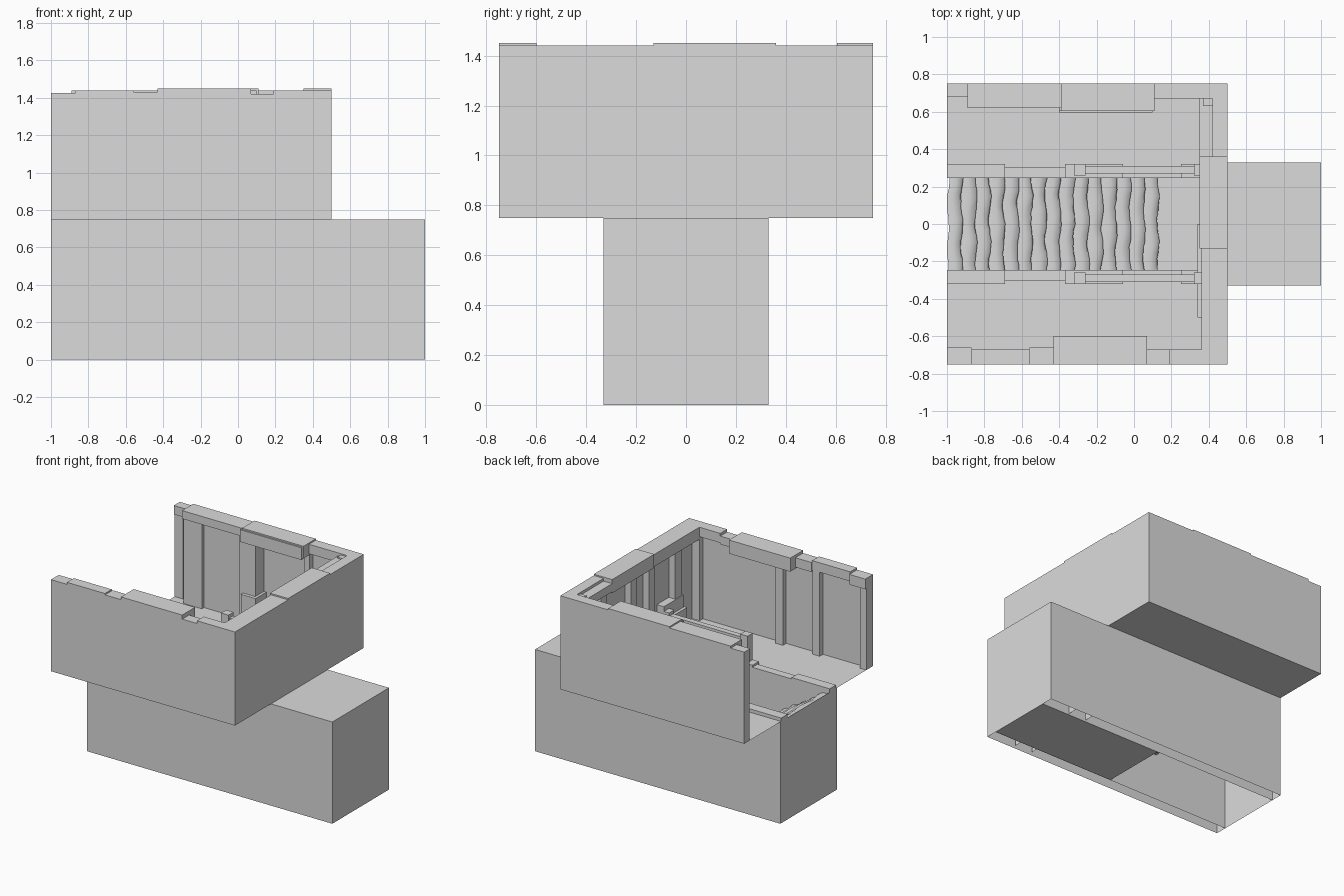
import bpy, bmesh, math, random

cube = bpy.data.objects.get("Cube")
if cube:
    bpy.data.objects.remove(cube)

stone = bpy.data.materials.new("pale_grey_stone")
stone.use_nodes = True
GREY = (0.71, 0.71, 0.71, 1)
stone.diffuse_color = GREY
stone.node_tree.nodes["Principled BSDF"].inputs["Base Color"].default_value = GREY


def finish(name, bm):
    mesh = bpy.data.meshes.new(name)
    bm.to_mesh(mesh)
    bm.free()
    mesh.materials.append(stone)
    obj = bpy.data.objects.new(name, mesh)
    bpy.context.collection.objects.link(obj)
    return obj


def box(name, x, y, z):
    """Box from three (low, high) ranges."""
    bm = bmesh.new()
    bmesh.ops.create_cube(bm, size=1)
    for v in bm.verts:
        for axis, (low, high) in enumerate((x, y, z)):
            v.co[axis] = high if v.co[axis] > 0 else low
    return finish(name, bm)


def sheet(name, *corners):
    bm = bmesh.new()
    bm.faces.new([bm.verts.new(c) for c in corners])
    return finish(name, bm)


def wall_sheet(name, a, b, low, high):
    sheet(name, (*a, low), (*b, low), (*b, high), (*a, high))


def flat_sheet(name, x, y, z):
    sheet(name, (x[0], y[0], z), (x[1], y[0], z), (x[1], y[1], z), (x[0], y[1], z))


FLOOR, TOP, HALF, LOW, INNER = 0.75, 1.44, 0.75, 0.33, 0.245

# Lower passage: thin shell with an inner lining, open under the stairs
for s, side in ((-1, "front"), (1, "back")):
    wall_sheet(f"passage_{side}_wall", (-1, s * LOW), (1, s * LOW), 0, FLOOR)
    wall_sheet(f"passage_{side}_lining", (-1, s * INNER), (1, s * INNER), 0, FLOOR)
    for x in (0.63, 0.77):
        wall_sheet(f"passage_{side}_niche_side", (x, s * INNER), (x, s * 0.31), 0.01, 0.3)
for x, side in ((-1, "right"), (1, "left")):
    wall_sheet(f"passage_{side}_end", (x, -LOW), (x, LOW), 0, FLOOR)
flat_sheet("passage_floor", (0, 1), (-INNER, INNER), 0.001)
flat_sheet("passage_roof", (0.36, 1), (-LOW, LOW), FLOOR)

# Upper room floor around the stairwell
for s, side in ((-1, "front"), (1, "back")):
    flat_sheet(f"{side}_room_floor", (-1, 0.5), sorted((s * INNER, s * HALF)), FLOOR)

# Outer walls
box("front_wall", (-1, 0.5), (-HALF, -0.71), (FLOOR, 1.42))
box("back_wall", (-1, 0.5), (0.73, HALF), (FLOOR, 1.42))
box("left_wall", (0.42, 0.5), (-HALF, HALF), (FLOOR, TOP))

# Front coping: x range, inner y, bottom and top
for x0, x1, y, low, high in (
        (-1, -0.87, -0.66, 1.35, 1.425), (-0.87, -0.56, -0.67, 1.37, TOP),
        (-0.56, -0.43, -0.66, 1.36, 1.43), (-0.43, 0.07, -0.60, 1.35, 1.45),
        (0.07, 0.19, -0.67, 1.36, 1.42), (0.19, 0.42, -0.67, 1.37, TOP)):
    box("front_coping", (x0, x1), (-HALF, y), (low, high))

# Back coping
for x0, x1, y, low, high in (
        (-1, -0.89, 0.68, 1.36, 1.425), (-0.89, -0.39, 0.62, 1.38, TOP),
        (-0.39, 0.11, 0.605, 1.36, 1.45), (0.11, 0.42, 0.67, 1.37, TOP)):
    box("back_coping", (x0, x1), (y, HALF), (low, high))
box("back_coping_lip", (-0.40, 0.10), (0.595, 0.61), (1.35, 1.44))

# Left coping
for y0, y1, x, high in ((-HALF, -0.13, 0.36, TOP), (-0.13, 0.36, 0.35, 1.45),
                        (0.36, HALF, 0.42, TOP)):
    box("left_coping", (x, 0.5), (y0, y1), (1.35, high))
box("left_coping_ledge", (0.35, 0.42), (0.36, 0.67), (1.36, 1.42))
box("left_corner_block", (0.37, 0.42), (0.63, 0.67), (1.36, 1.43))

# Posts against the walls
for x0, x1 in ((-1, -0.95), (-0.62, -0.56), (-0.32, -0.26), (0.36, 0.42)):
    box("front_post", (x0, x1), (-HALF, -0.672), (FLOOR, 1.38))
for x0, x1 in ((-1, -0.93), (0.06, 0.10), (0.36, 0.42)):
    box("back_post", (x0, x1), (0.69, HALF), (FLOOR, 1.38))
for y0, y1 in ((0.05, 0.11), (-0.17, -0.10), (-0.48, -0.40), (0.40, 0.46)):
    box("left_post", (0.37, 0.42), (y0, y1), (FLOOR, 1.38))

# Stepped plinth against the left wall
box("plinth_base", (0.34, 0.42), (-0.50, 0), (FLOOR, 0.92))
box("plinth_cap", (0.362, 0.42), (-0.49, -0.26), (0.92, 1.01))

# Thick back wall with a doorway recess
box("doorway_right_jamb", (-0.89, -0.74), (0.635, HALF), (FLOOR, 1.39))
box("doorway_left_jamb", (-0.43, -0.30), (0.63, HALF), (FLOOR, 1.39))
box("doorway_panel", (-0.74, -0.43), (0.66, HALF), (FLOOR, 1.39))
box("doorway_jamb_base", (-0.40, -0.28), (0.605, HALF), (FLOOR, 0.96))

# Curbs and railings on both sides of the stairwell
for s in (-1, 1):
    for x0, x1, outer, high in (
            (-1, -0.69, 0.32, 0.775), (-0.69, -0.37, 0.305, 0.765),
            (-0.37, -0.06, 0.32, 0.78), (-0.06, 0.25, 0.305, 0.77),
            (0.25, 0.36, 0.32, 0.78)):
        box("stairwell_curb", (x0, x1), sorted((s * INNER, s * outer)), (0.70, high))
    rail = sorted((s * 0.27, s * 0.31))
    newel = sorted((s * 0.26, s * 0.32))
    box("newel_post", (-0.32, -0.26), newel, (FLOOR, 0.975))
    box("wall_newel_post", (0.32, 0.37), newel, (FLOOR, 0.975))
    box("handrail", (-0.26, 0.33), rail, (0.91, 0.95))
    box("lower_rail", (-0.26, 0.33), rail, (0.81, 0.84))

# Worn stairs: a rounded step profile swept across with wandering edges
random.seed(4)
STEPS, ACROSS, PITCH, RISE = 15, 16, 0.075, 0.0485
bm = bmesh.new()
rows = []
for i in range(STEPS):
    phase, z, x = random.uniform(0, math.tau), 0.73 - i * RISE, -1 + i * PITCH
    for back, drop in ((0.005, 0), (0.04, -0.004), (0.07, 0.008), (0.08, 0.02), (0.072, RISE)):
        row = []
        for j in range(ACROSS + 1):
            t = j / ACROSS
            wave = 0.006 * math.sin(phase + t * 13) + random.uniform(-0.003, 0.003)
            row.append(bm.verts.new((max(-1, x + back + wave), INNER * (2 * t - 1), z - drop)))
        rows.append(row)
for a, b in zip(rows, rows[1:]):
    for j in range(ACROSS):
        bm.faces.new((a[j], b[j], b[j + 1], a[j + 1]))
stairs = finish("worn_stairs", bm)
bpy.ops.object.select_all(action="DESELECT")
stairs.select_set(True)
bpy.context.view_layer.objects.active = stairs
bpy.ops.object.shade_smooth_by_angle(angle=math.radians(50))
